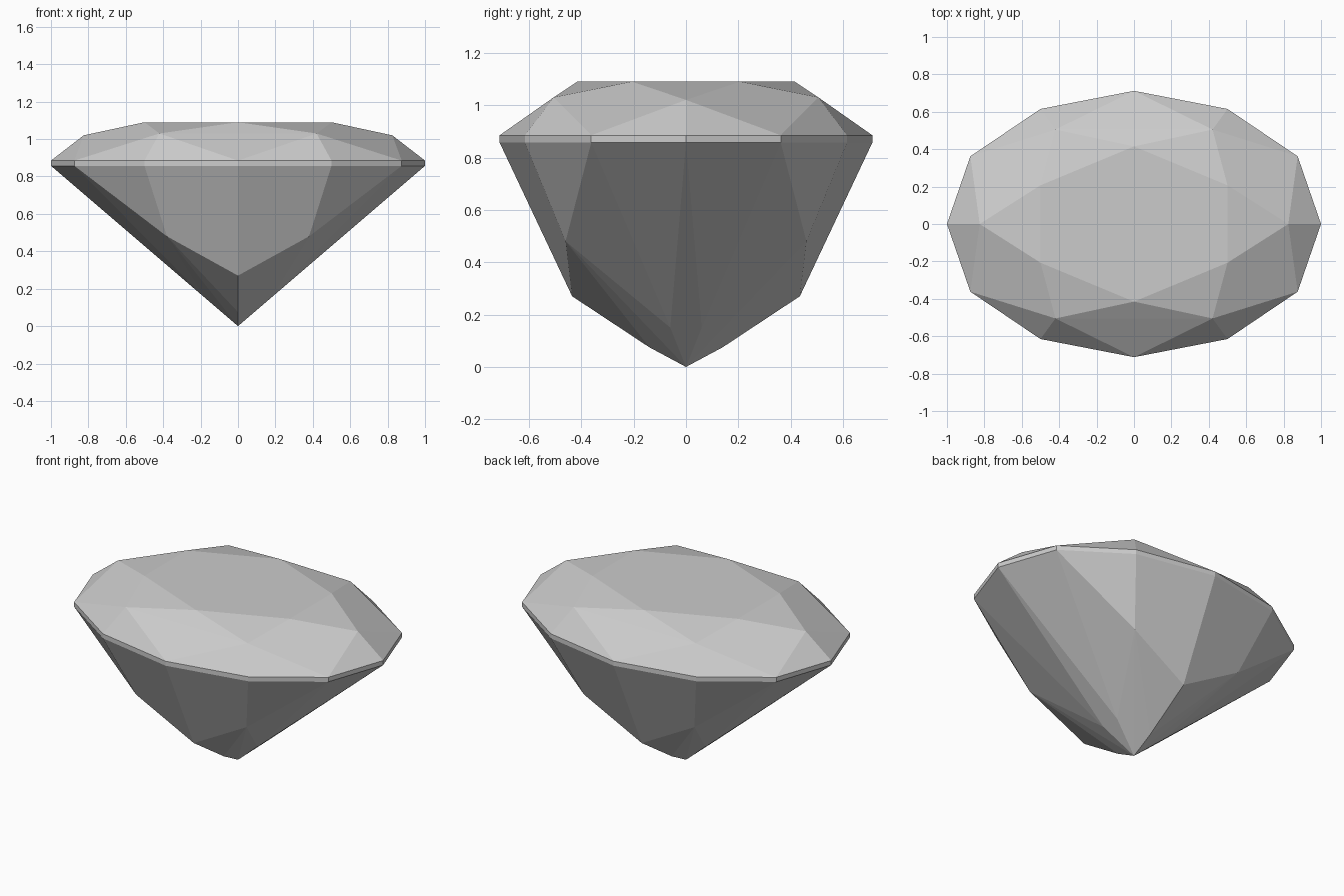
import bpy
import bmesh

cube = bpy.data.objects.get("Cube")
if cube:
    bpy.data.objects.remove(cube, do_unlink=True)

# One flat grey for the whole stone
grey = bpy.data.materials.new("stone_grey")
grey.use_nodes = True
colour = (0.6, 0.6, 0.6, 1)
grey.diffuse_color = colour
grey.node_tree.nodes["Principled BSDF"].inputs["Base Color"].default_value = colour


def mirrored(points):
    """Reflect quarter points across both vertical planes, without repeats."""
    return {(sx * x + 0.0, sy * y + 0.0, z)
            for x, y, z in points for sx in (1, -1) for sy in (1, -1)}


# Twelve-sided oval outline, used for both edges of the thin girdle
outline = [(1, 0), (0.875, 0.362), (0.5, 0.615), (0, 0.712)]
girdle = [(x, y, z) for z in (0.857, 0.885) for x, y in outline]

# Crown: six-sided table and the star facet corners beneath it
table = [(0.5, 0.207, 1.09), (0, 0.415, 1.09)]
star_corners = [(0.825, 0, 1.02), (0.42, 0.505, 1.03)]

# Pavilion: facet corners running down to the pointed culet
pavilion = [(0.38, 0.46, 0.48), (0, 0.435, 0.27),
            (0.175, 0.06, 0.15), (0, 0.14, 0.075), (0, 0, 0)]

# Cut the stone as the convex hull of its facet corners
bm = bmesh.new()
for corner in sorted(mirrored(girdle + table + star_corners + pavilion)):
    bm.verts.new(corner)
bmesh.ops.convex_hull(bm, input=bm.verts[:])
loose = [v for v in bm.verts if not v.link_faces]
bmesh.ops.delete(bm, geom=loose, context='VERTS')

# Merge coplanar triangles into clean facets
bmesh.ops.dissolve_limit(bm, angle_limit=0.02, verts=bm.verts[:], edges=bm.edges[:])
bmesh.ops.recalc_face_normals(bm, faces=bm.faces[:])

mesh = bpy.data.meshes.new("cut_gemstone")
bm.to_mesh(mesh)
bm.free()
mesh.materials.append(grey)
gem = bpy.data.objects.new("cut_gemstone", mesh)
bpy.context.collection.objects.link(gem)
